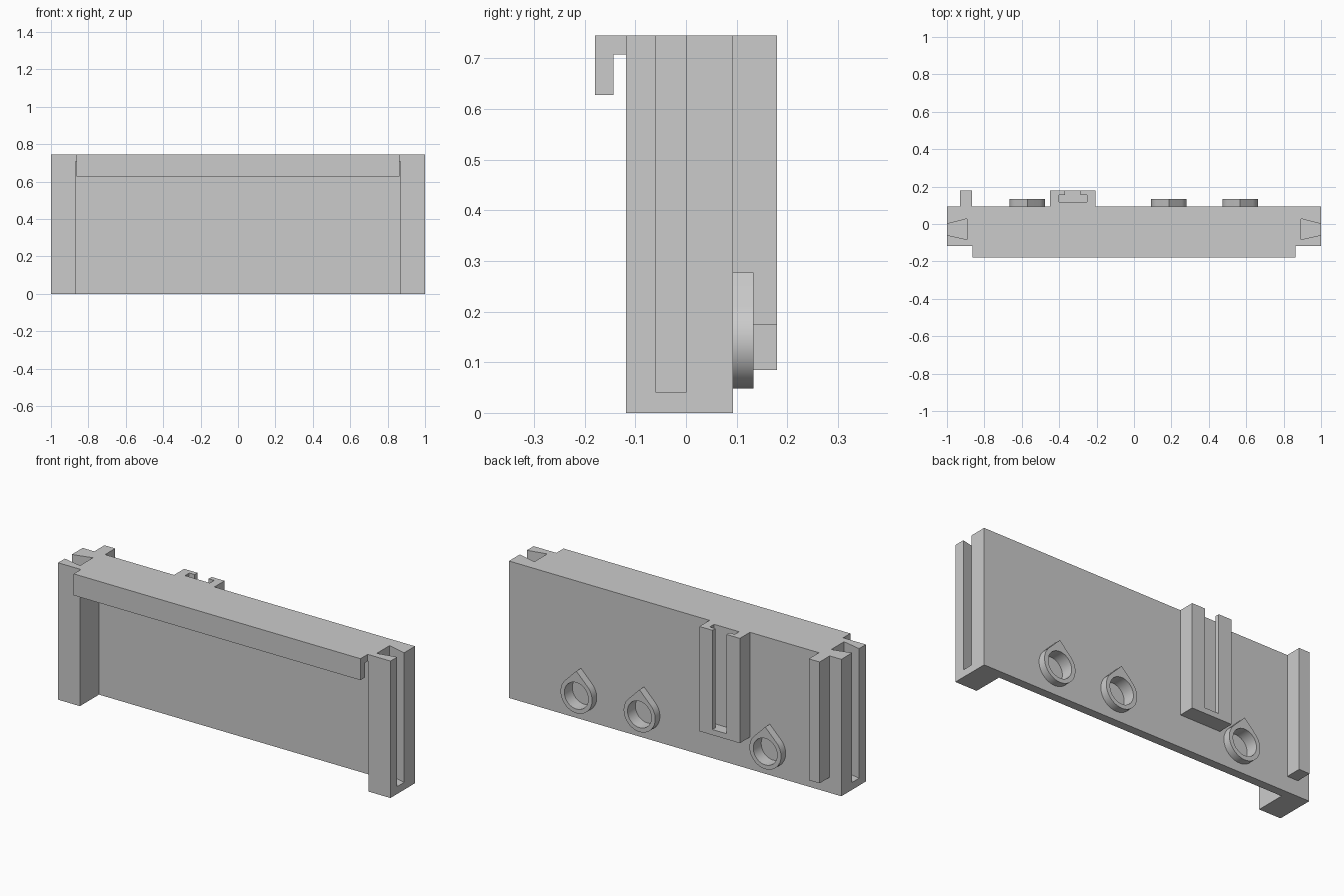
import bpy, bmesh, math
from mathutils import Vector

cube = bpy.data.objects.get("Cube")
if cube:
    bpy.data.objects.remove(cube, do_unlink=True)

grey = bpy.data.materials.new("light grey")
grey.use_nodes = True
grey.diffuse_color = (0.6, 0.6, 0.6, 1)
grey.node_tree.nodes["Principled BSDF"].inputs["Base Color"].default_value = (0.6, 0.6, 0.6, 1)

TOP = 0.745
BACK = 0.093     # rear face of the panel
EMBED = 0.085    # where rear fittings start inside the panel


def prism(name, pts, axis, a, b):
    """Extrude a 2D outline along an axis from a to b."""
    place = {"x": lambda u, v, t: (t, u, v),
             "y": lambda u, v, t: (u, t, v),
             "z": lambda u, v, t: (u, v, t)}[axis]
    bm = bmesh.new()
    face = bm.faces.new([bm.verts.new(place(u, v, a)) for u, v in pts])
    new = bmesh.ops.extrude_face_region(bm, geom=[face])["geom"]
    shift = Vector(place(0, 0, b - a))
    bmesh.ops.translate(bm, vec=shift, verts=[g for g in new if isinstance(g, bmesh.types.BMVert)])
    bmesh.ops.recalc_face_normals(bm, faces=bm.faces)
    mesh = bpy.data.meshes.new(name)
    bm.to_mesh(mesh)
    bm.free()
    mesh.materials.append(grey)
    obj = bpy.data.objects.new(name, mesh)
    bpy.context.collection.objects.link(obj)
    return obj


def rect(u0, u1, v0, v1):
    return [(u0, v0), (u1, v0), (u1, v1), (u0, v1)]


def combine(target, tool, operation, keep=False):
    """Apply a boolean and remove the tool."""
    mod = target.modifiers.new("combine", "BOOLEAN")
    mod.operation, mod.solver, mod.object = operation, "EXACT", tool
    bpy.context.view_layer.objects.active = target
    bpy.ops.object.modifier_apply(modifier=mod.name)
    if not keep:
        bpy.data.objects.remove(tool, do_unlink=True)


def arc(cx, cz, r, start, end, n):
    angles = [math.radians(start + (end - start) * i / n) for i in range(n + 1)]
    return [(cx + r * math.cos(t), cz + r * math.sin(t)) for t in angles]


# Thin panel with a deep post at each end
half = [(1, BACK), (1, -0.118), (0.869, -0.118), (0.869, 0.046)]
outline = half + [(-x, y) for x, y in reversed(half)]
body = prism("wall_panel", outline, "z", 0, TOP)

# Top shelf and front hook
combine(body, prism("shelf", rect(-0.9, 0.9, -0.118, 0.07), "z", 0.708, TOP), "UNION")
hook = [(-0.18, 0.628), (-0.143, 0.628), (-0.143, 0.708), (-0.1, 0.708), (-0.1, TOP), (-0.18, TOP)]
combine(body, prism("hook", hook, "x", -0.863, 0.863), "UNION")

# Dovetail slots in both ends
for s in (-1, 1):
    tail = [(s * 1.02, -0.005), (s * 0.893, 0.028), (s * 0.893, -0.083), (s * 1.02, -0.055)]
    combine(body, prism("slot", tail, "z", 0.04, TOP + 0.1), "DIFFERENCE")

# Plain rail and T-slot bracket on the back
combine(body, prism("rail", rect(-0.93, -0.865, EMBED, 0.18), "z", 0.085, TOP), "UNION")
combine(body, prism("bracket", rect(-0.45, -0.207, EMBED, 0.18), "z", 0.175, TOP), "UNION")
tee = [(-0.402, 0.118), (-0.252, 0.118), (-0.252, 0.155), (-0.285, 0.155),
       (-0.285, 0.2), (-0.37, 0.2), (-0.37, 0.155), (-0.402, 0.155)]
combine(body, prism("tee_slot", tee, "z", 0.205, TOP + 0.1), "DIFFERENCE")

# Teardrop sockets with blind round holes
R, CZ = 0.095, 0.143
parts = [body]
for i, cx in enumerate((-0.57, 0.187, 0.567)):
    drop = arc(cx, CZ, R, 135, 405, 36) + [(cx, CZ + R * math.sqrt(2))]
    socket = prism(f"teardrop_socket_{i + 1}", drop, "y", EMBED, 0.133)
    hole = prism("hole", arc(cx, CZ, 0.072, 0, 352.5, 47), "y", 0.065, 0.2)
    combine(socket, hole, "DIFFERENCE", keep=True)
    combine(body, hole, "DIFFERENCE")
    parts.append(socket)

# Smooth round walls, sharp corners
for obj in parts:
    bpy.ops.object.select_all(action="DESELECT")
    obj.select_set(True)
    bpy.context.view_layer.objects.active = obj
    bpy.ops.object.shade_smooth_by_angle(angle=math.radians(30))
